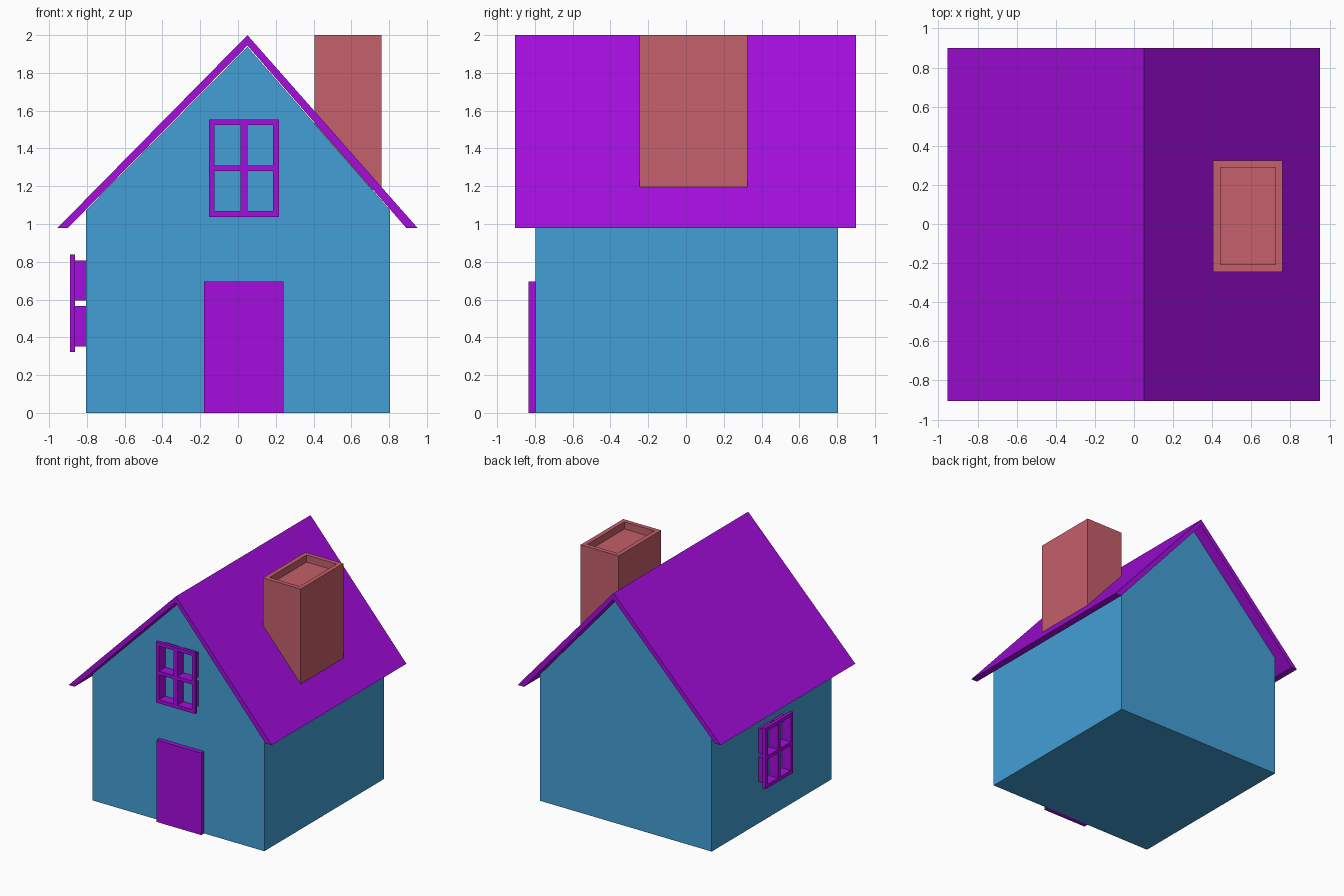
import bpy
import bmesh
from math import radians

cube = bpy.data.objects.get("Cube")
if cube:
    bpy.data.objects.remove(cube, do_unlink=True)


def make_material(name, rgb):
    mat = bpy.data.materials.new(name)
    mat.use_nodes = True
    colour = (*rgb, 1.0)
    mat.diffuse_color = colour
    mat.node_tree.nodes["Principled BSDF"].inputs["Base Color"].default_value = colour
    return mat


blue = make_material("wall blue", (0.056, 0.345, 0.680))
purple = make_material("trim purple", (0.376, 0.004, 0.730))
red = make_material("chimney red", (0.555, 0.115, 0.145))


def add_object(name, bm, mat):
    mesh = bpy.data.meshes.new(name)
    bm.to_mesh(mesh)
    bm.free()
    mesh.materials.append(mat)
    obj = bpy.data.objects.new(name, mesh)
    bpy.context.collection.objects.link(obj)
    return obj


def extrude_profile(name, points, y0, y1, mat):
    """Extrude an x-z outline from y0 to y1."""
    bm = bmesh.new()
    face = bm.faces.new([bm.verts.new((x, y0, z)) for x, z in points])
    result = bmesh.ops.extrude_face_region(bm, geom=[face], use_keep_orig=True)
    moved = [g for g in result["geom"] if isinstance(g, bmesh.types.BMVert)]
    bmesh.ops.translate(bm, verts=moved, vec=(0, y1 - y0, 0))
    bmesh.ops.recalc_face_normals(bm, faces=bm.faces)
    return add_object(name, bm, mat)


def rectangle(x0, x1, z0, z1):
    return [(x0, z0), (x1, z0), (x1, z1), (x0, z1)]


# House body with gables
extrude_profile("walls", [(-0.805, 0), (0.805, 0), (0.805, 1.073),
                          (0.05, 1.938), (-0.805, 1.073)], -0.797, 0.805, blue)

# Folded roof slab
extrude_profile("roof", [(-0.955, 0.98), (-0.9, 0.98), (0.05, 1.945), (0.89, 0.98),
                         (0.95, 0.98), (0.05, 2.0)], -0.905, 0.9, purple)

# Door slab
extrude_profile("door", rectangle(-0.18, 0.24, 0, 0.695), -0.835, -0.795, purple)

# Chimney with a sunken top
chimney = extrude_profile("chimney", rectangle(0.405, 0.76, 1.18, 2.0), -0.245, 0.325, red)
bm = bmesh.new()
bm.from_mesh(chimney.data)
top = max(bm.faces, key=lambda f: f.calc_center_median().z)
bmesh.ops.inset_region(bm, faces=[top], thickness=0.052)
rim = bmesh.ops.extrude_face_region(bm, geom=[top])
bmesh.ops.delete(bm, geom=[top], context='FACES_ONLY')
bmesh.ops.translate(bm, vec=(0, 0, -0.06),
                    verts=[g for g in rim["geom"] if isinstance(g, bmesh.types.BMVert)])
bm.normal_update()
bm.to_mesh(chimney.data)
bm.free()


def make_window(name, location, turn):
    """Four-pane lattice held off the wall by a sleeve around each pane."""
    xs = (-0.185, -0.155, -0.018, 0.018, 0.155, 0.185)
    zs = (-0.258, -0.228, -0.015, 0.015, 0.228, 0.258)
    front, back, wall = -0.085, -0.058, 0.002

    # Lattice plate
    bm = bmesh.new()
    grid = [[bm.verts.new((x, front, z)) for z in zs] for x in xs]
    for i in range(5):
        for j in range(5):
            if not (i % 2 and j % 2):
                bm.faces.new((grid[i][j], grid[i + 1][j],
                              grid[i + 1][j + 1], grid[i][j + 1]))
    result = bmesh.ops.extrude_face_region(bm, geom=bm.faces[:], use_keep_orig=True)
    bmesh.ops.translate(bm, vec=(0, back - front, 0),
                        verts=[g for g in result["geom"] if isinstance(g, bmesh.types.BMVert)])
    bmesh.ops.recalc_face_normals(bm, faces=bm.faces)
    bmesh.ops.dissolve_limit(bm, angle_limit=radians(1), verts=bm.verts, edges=bm.edges)
    frame = add_object(name + "_frame", bm, purple)

    # Pane sleeves
    bm = bmesh.new()
    for i in (1, 3):
        for j in (1, 3):
            outline = rectangle(xs[i], xs[i + 1], zs[j], zs[j + 1])
            near = [bm.verts.new((x, back, z)) for x, z in outline]
            far = [bm.verts.new((x, wall, z)) for x, z in outline]
            for k in range(4):
                n = (k + 1) % 4
                bm.faces.new((near[k], near[n], far[n], far[k]))
    sleeves = add_object(name + "_pane_sleeves", bm, purple)

    for obj in (frame, sleeves):
        obj.location = location
        obj.rotation_euler.z = radians(turn)


make_window("front_window", (0.031, -0.797, 1.296), 0)
make_window("side_window", (-0.805, 0.02, 0.58), -90)
